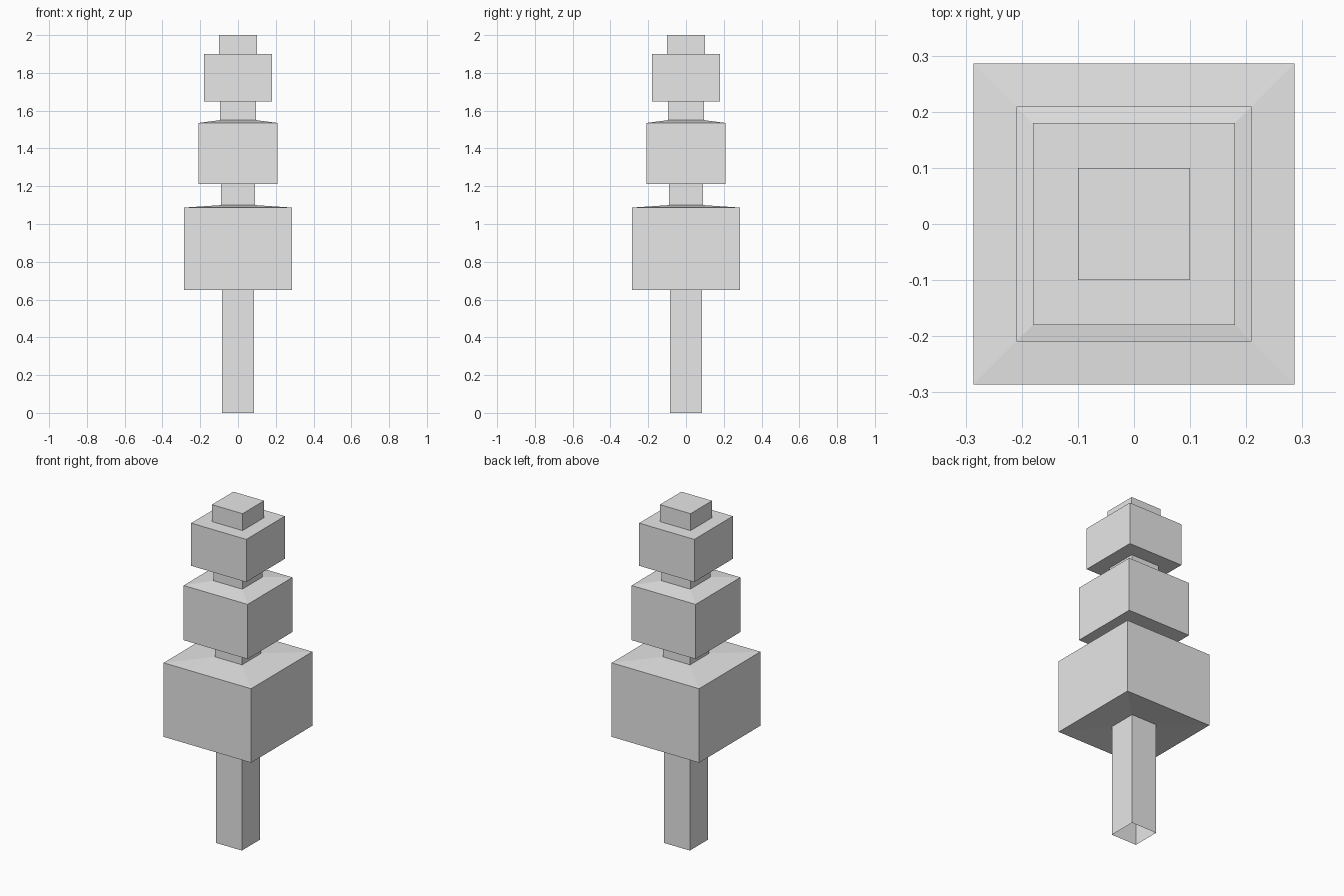
import bpy
import bmesh

default_cube = bpy.data.objects.get("Cube")
if default_cube:
    bpy.data.objects.remove(default_cube, do_unlink=True)

grey = bpy.data.materials.new("light_grey")
grey.use_nodes = True
grey.diffuse_color = (0.8, 0.8, 0.8, 1)
grey.node_tree.nodes["Principled BSDF"].inputs["Base Color"].default_value = (0.8, 0.8, 0.8, 1)


def square_stack(name, profile, cap_top=False):
    """Skin square rings given as (half width, height), from bottom to top."""
    bm = bmesh.new()
    rings = []
    for half, z in profile:
        corners = ((-half, -half), (half, -half), (half, half), (-half, half))
        rings.append([bm.verts.new((x, y, z)) for x, y in corners])
    for low, high in zip(rings, rings[1:]):
        for i in range(4):
            j = (i + 1) % 4
            bm.faces.new((low[i], low[j], high[j], high[i]))
    if cap_top:
        bm.faces.new(rings[-1])
    mesh = bpy.data.meshes.new(name)
    bm.to_mesh(mesh)
    bm.free()
    mesh.materials.append(grey)
    obj = bpy.data.objects.new(name, mesh)
    bpy.context.collection.objects.link(obj)
    return obj


# Trunk, open at the foot
square_stack("trunk", [(0.084, 0), (0.084, 0.668)])

# Foliage tiers, with slightly sloped shoulders
square_stack("lower_tier", [(0.084, 0.668), (0.286, 0.65), (0.286, 1.087), (0.089, 1.1)])
square_stack("middle_tier", [(0.089, 1.212), (0.209, 1.212), (0.209, 1.535), (0.094, 1.55)])
square_stack("upper_tier", [(0.094, 1.648), (0.18, 1.648), (0.18, 1.9), (0.1, 1.9)])

# Necks between the tiers
square_stack("lower_neck", [(0.089, 1.1), (0.089, 1.212)])
square_stack("upper_neck", [(0.094, 1.55), (0.094, 1.648)])

# Tip
square_stack("tip", [(0.1, 1.9), (0.1, 2)], cap_top=True)
